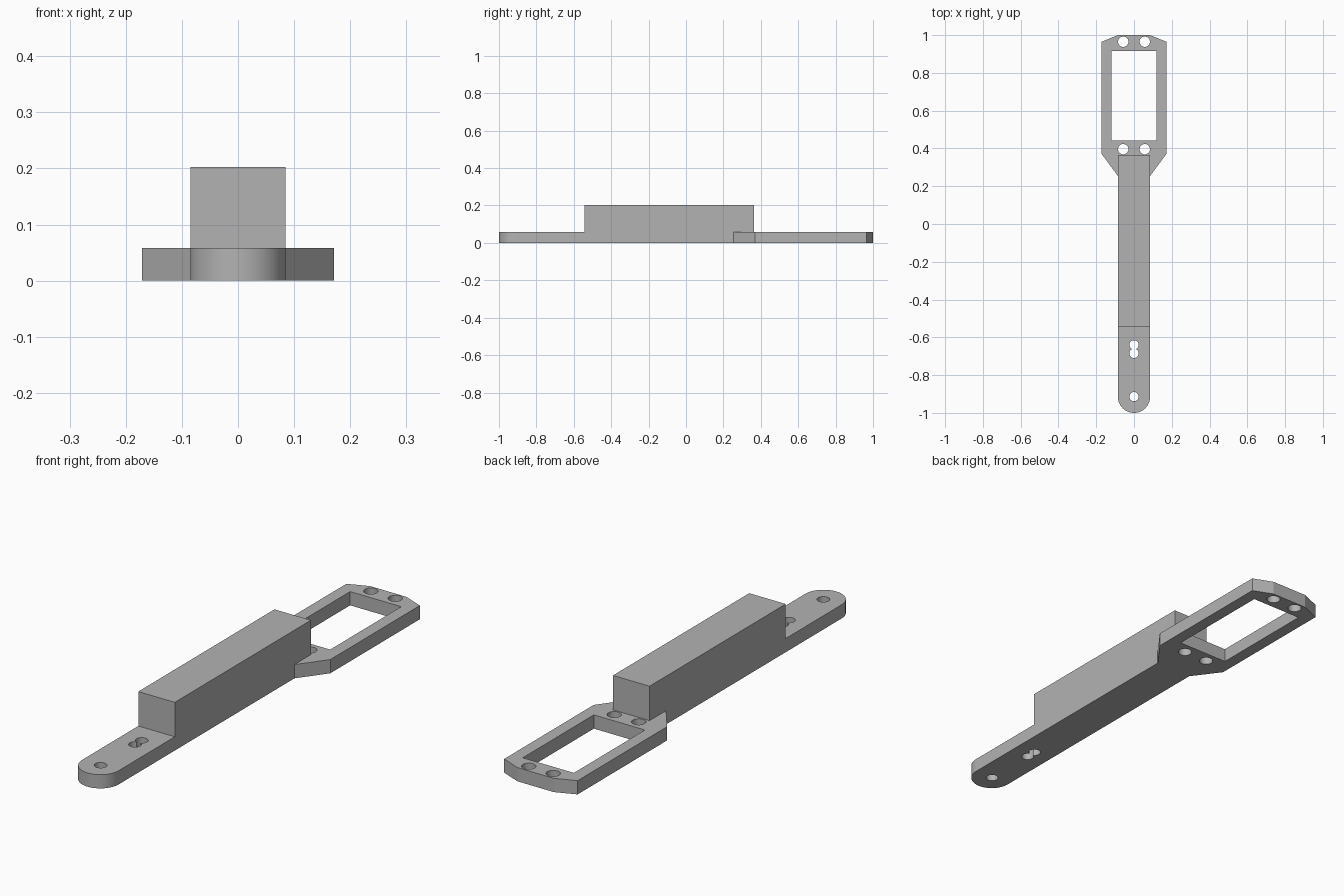
import bpy, bmesh, math

if "Cube" in bpy.data.objects:
    bpy.data.objects.remove(bpy.data.objects["Cube"], do_unlink=True)

THICK, HALF = 0.058, 0.085          # plate thickness, half width of the arm

grey = bpy.data.materials.new("plain grey")
grey.use_nodes = True
colour = (0.45, 0.45, 0.45, 1)
grey.diffuse_color = colour
grey.node_tree.nodes["Principled BSDF"].inputs["Base Color"].default_value = colour


def prism(name, outline, z0, z1):
    """Extrude a counter-clockwise outline from z0 to z1."""
    bm = bmesh.new()
    face = bm.faces.new([bm.verts.new((x, y, z0)) for x, y in outline])
    top = bmesh.ops.extrude_face_region(bm, geom=[face])["geom"]
    for v in top:
        if isinstance(v, bmesh.types.BMVert):
            v.co.z = z1
    bmesh.ops.recalc_face_normals(bm, faces=bm.faces)
    mesh = bpy.data.meshes.new(name)
    bm.to_mesh(mesh)
    bm.free()
    mesh.materials.append(grey)
    obj = bpy.data.objects.new(name, mesh)
    bpy.context.collection.objects.link(obj)
    return obj


def arc(cx, cy, r, start, end, n):
    return [(cx + r * math.cos(a), cy + r * math.sin(a))
            for a in (start + (end - start) * i / n for i in range(n + 1))]


def rect(x, y0, y1):
    return [(-x, y0), (x, y0), (x, y1), (-x, y1)]


def combine(target, tool, operation):
    """Apply a boolean and discard its tool."""
    mod = target.modifiers.new(operation, "BOOLEAN")
    mod.operation, mod.solver, mod.object = operation, "EXACT", tool
    bpy.context.view_layer.objects.active = target
    bpy.ops.object.modifier_apply(modifier=mod.name)
    bpy.data.objects.remove(tool, do_unlink=True)


# Base plate: rounded tip, straight arm, flared frame with clipped corners
right_side = [(HALF, 0.254), (0.171, 0.37), (0.171, 0.965), (HALF, 1.0)]
left_side = [(-x, y) for x, y in reversed(right_side)]
tip = arc(0, HALF - 1, HALF, math.pi, 2 * math.pi, 32)
bracket = prism("bracket", tip + right_side + left_side, 0, THICK)

# Raised bar along the arm
combine(bracket, prism("raised_bar", rect(HALF, -0.542, 0.364), 0, 0.203), "UNION")

# Rectangular window
combine(bracket, prism("window_cutter", rect(0.119, 0.443, 0.916), -0.1, 0.1), "DIFFERENCE")

# Screw holes in the frame, then pivot holes in the tip
holes = [(sx * 0.057, y, 0.0275) for sx in (-1, 1) for y in (0.396, 0.965)]
holes += [(0, y, 0.0245) for y in (-0.64, -0.685, -0.914)]
for x, y, r in holes:
    circle = arc(x, y, r, 0, 2 * math.pi, 32)[:-1]
    combine(bracket, prism("hole_cutter", circle, -0.1, 0.1), "DIFFERENCE")

# Smooth the round walls, keep the edges crisp
bpy.ops.object.select_all(action="DESELECT")
bracket.select_set(True)
bpy.context.view_layer.objects.active = bracket
bpy.ops.object.shade_smooth_by_angle(angle=math.radians(15))
